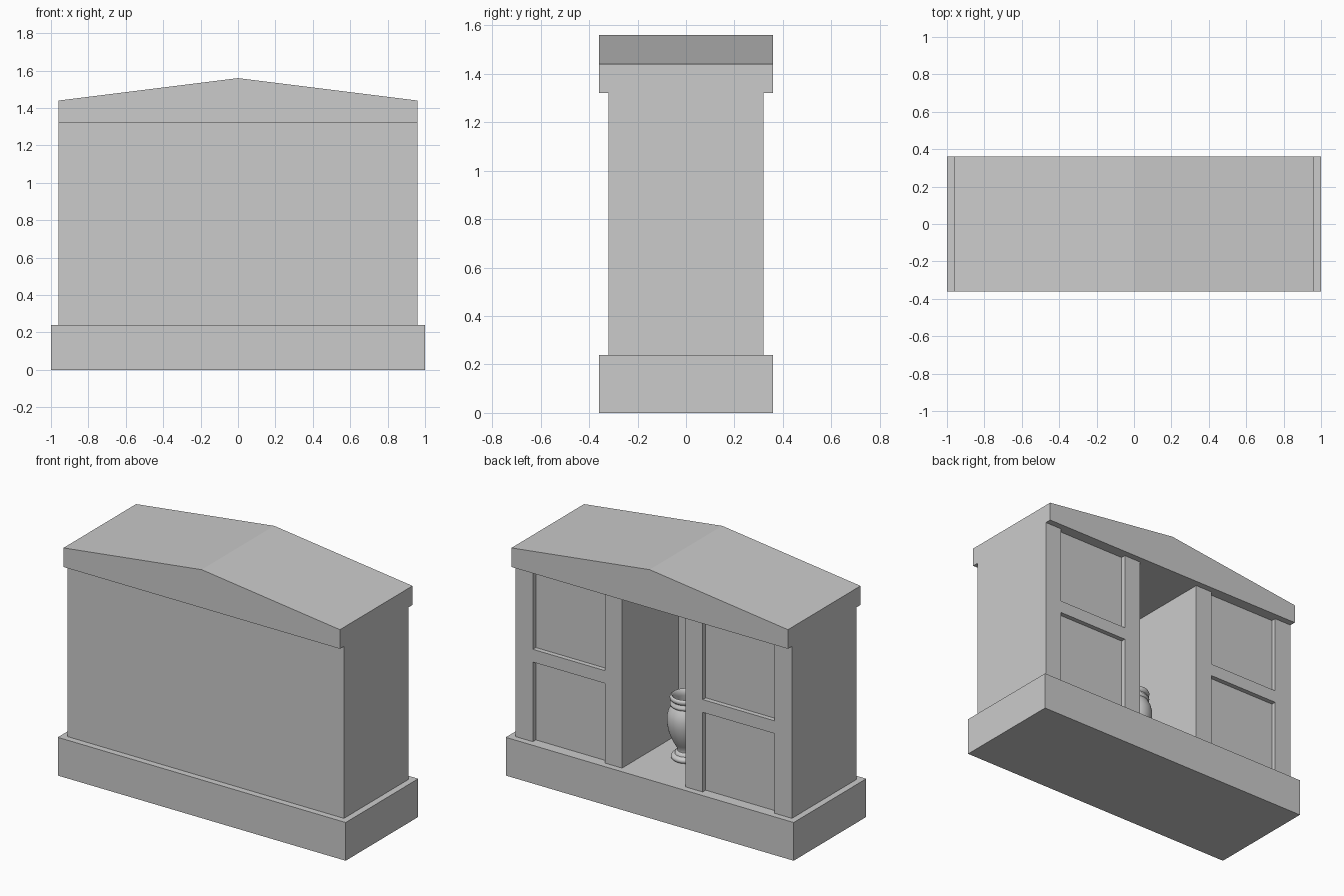
import bpy, bmesh, math
from mathutils import Vector

if "Cube" in bpy.data.objects:
    bpy.data.objects.remove(bpy.data.objects["Cube"])


def finish(bm, name):
    bmesh.ops.recalc_face_normals(bm, faces=bm.faces)
    mesh = bpy.data.meshes.new(name)
    bm.to_mesh(mesh)
    bm.free()
    obj = bpy.data.objects.new(name, mesh)
    bpy.context.collection.objects.link(obj)
    return obj


def prism(name, points, direction):
    """Extrude a flat outline along a direction."""
    bm = bmesh.new()
    face = bm.faces.new([bm.verts.new(p) for p in points])
    ext = bmesh.ops.extrude_face_region(bm, geom=[face], use_keep_orig=True)
    verts = [g for g in ext["geom"] if isinstance(g, bmesh.types.BMVert)]
    bmesh.ops.translate(bm, verts=verts, vec=Vector(direction))
    return finish(bm, name)


def box(name, x0, x1, y0, y1, z0, z1):
    return prism(name, [(x0, y0, z0), (x1, y0, z0), (x1, y1, z0), (x0, y1, z0)],
                 (0, 0, z1 - z0))


def lathe(name, profile, z, steps=48):
    """Revolve an (radius, height) profile about z."""
    bm = bmesh.new()
    verts = [bm.verts.new((r, 0, z + h)) for r, h in profile]
    edges = [bm.edges.new(pair) for pair in zip(verts, verts[1:])]
    bmesh.ops.spin(bm, geom=verts + edges, cent=(0, 0, 0), axis=(0, 0, 1),
                   angle=math.tau, steps=steps, use_merge=False)
    bmesh.ops.remove_doubles(bm, verts=bm.verts, dist=1e-5)
    return finish(bm, name)


BASE_TOP, WALL_TOP = 0.24, 1.32

# Plinth
box("base", -1, 1, -0.36, 0.36, 0, BASE_TOP)

# Walls: U-shaped plan with a niche open to the back and recessed panels
half = [(0.96, -0.32), (0.96, 0.32), (0.84, 0.32), (0.84, 0.29),
        (0.34, 0.29), (0.34, 0.32), (0.22, 0.32), (0.22, -0.24)]
plan = half + [(-x, y) for x, y in reversed(half)]
prism("walls", [(x, y, BASE_TOP) for x, y in plan], (0, 0, WALL_TOP - BASE_TOP))

# Horizontal rails splitting each recessed panel
for side, label in ((1, "right"), (-1, "left")):
    xs = sorted((side * 0.34, side * 0.84))
    box(f"panel_rail_{label}", xs[0], xs[1], 0.29, 0.32, 0.74, 0.82)

# Low gabled roof
gable = [(-0.96, WALL_TOP), (0.96, WALL_TOP), (0.96, 1.44), (0, 1.56), (-0.96, 1.44)]
prism("roof", [(x, -0.36, z) for x, z in gable], (0, 0.72, 0))

# Hollow urn standing in the niche
urn = lathe("urn", [
    (0, 0), (0.078, 0), (0.085, 0.008), (0.086, 0.018), (0.080, 0.028),
    (0.064, 0.034), (0.062, 0.046), (0.050, 0.054), (0.050, 0.066),
    (0.066, 0.095), (0.086, 0.135), (0.101, 0.180), (0.109, 0.225),
    (0.109, 0.265), (0.101, 0.300), (0.088, 0.325), (0.084, 0.332),
    (0.091, 0.338), (0.092, 0.350), (0.084, 0.358), (0.082, 0.366),
    (0.091, 0.374), (0.093, 0.386), (0.089, 0.396), (0.082, 0.400),
    (0.074, 0.394), (0.072, 0.360), (0.084, 0.310), (0.094, 0.250),
    (0.088, 0.180), (0.060, 0.110), (0, 0.090)], BASE_TOP)
bpy.context.view_layer.objects.active = urn
urn.select_set(True)
bpy.ops.object.shade_smooth_by_angle(angle=math.radians(50))
